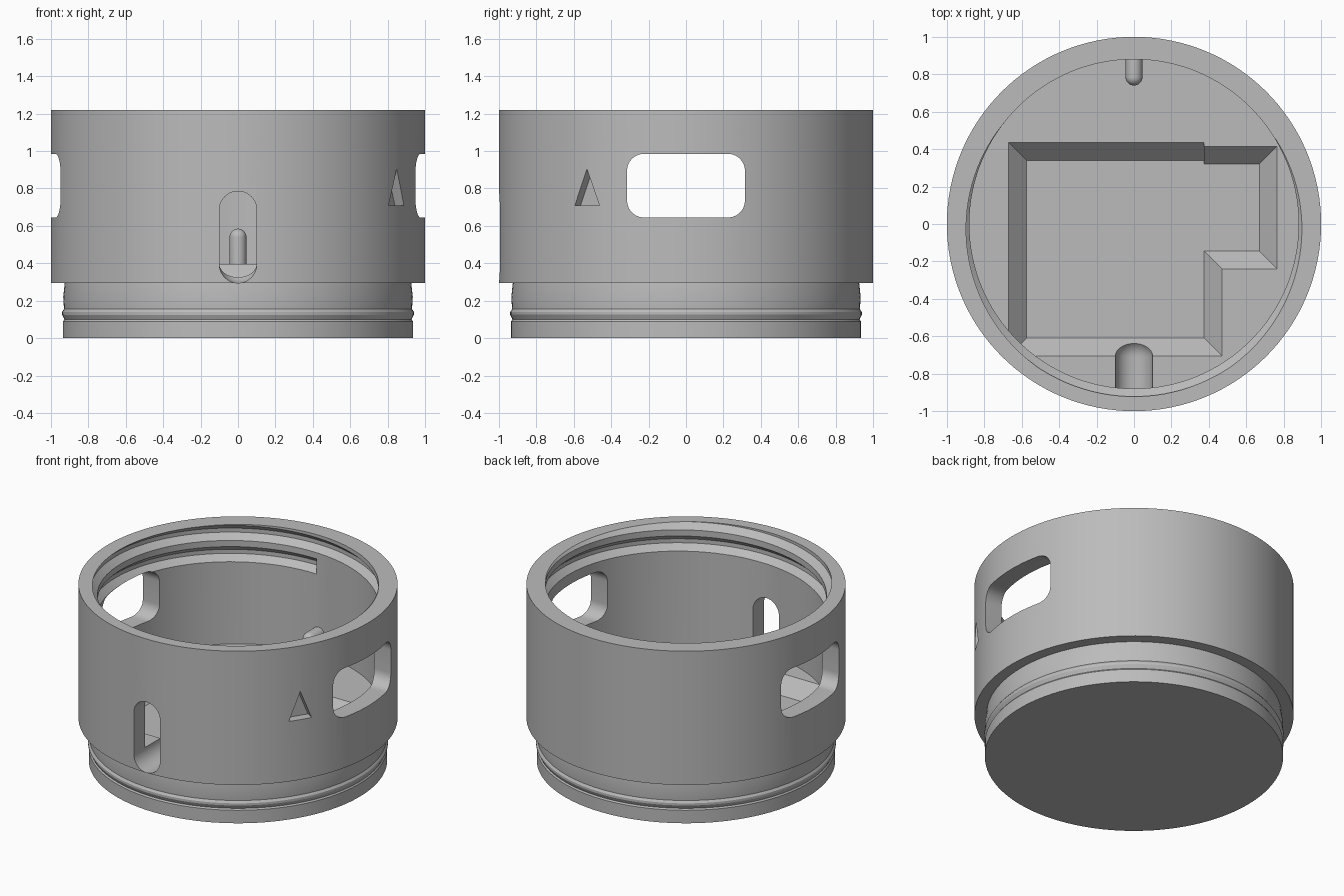
import bpy, bmesh, math
from mathutils import Matrix, Vector

if "Cube" in bpy.data.objects:
    bpy.data.objects.remove(bpy.data.objects["Cube"])

SEG = 128
FLOOR = 0.395
grey = bpy.data.materials.new("plain_grey")
grey.diffuse_color = (0.5, 0.5, 0.5, 1)
grey.use_nodes = True
grey.node_tree.nodes["Principled BSDF"].inputs["Base Color"].default_value = grey.diffuse_color


def make(name, bm):
    bmesh.ops.recalc_face_normals(bm, faces=bm.faces)
    me = bpy.data.meshes.new(name)
    bm.to_mesh(me)
    bm.free()
    me.materials.append(grey)
    ob = bpy.data.objects.new(name, me)
    bpy.context.collection.objects.link(ob)
    return ob


def loft(name, loops):
    """Skin a list of equal-length point loops and cap both ends."""
    bm = bmesh.new()
    rings = [[bm.verts.new(p) for p in lp] for lp in loops]
    n = len(rings[0])
    for a, b in zip(rings, rings[1:]):
        for i in range(n):
            j = (i + 1) % n
            bm.faces.new((a[i], a[j], b[j], b[i]))
    bm.faces.new(rings[0][::-1])
    bm.faces.new(rings[-1])
    return make(name, bm)


def lathe(name, profile):
    return loft(name, [[(r * math.cos(2 * math.pi * i / SEG),
                         r * math.sin(2 * math.pi * i / SEG), z)
                        for i in range(SEG)] for r, z in profile])


def rounded_rect(hw, hh, rad, steps=10):
    pts = []
    for q, (sx, sy) in enumerate([(1, 1), (-1, 1), (-1, -1), (1, -1)]):
        for k in range(steps + 1):
            a = math.pi / 2 * (q + k / steps)
            pts.append((sx * (hw - rad) + rad * math.cos(a),
                        sy * (hh - rad) + rad * math.sin(a)))
    return pts


def capsule(name, rad, z0, z1, y_round, y_end):
    """Upright slot shape with a domed end at y_round, running to y_end."""
    s = 1 if y_round > y_end else -1
    loops = []
    for k in range(9):
        a = math.pi / 2 * k / 8.3
        r = rad * math.cos(a)
        y = y_round - s * rad + s * rad * math.sin(a)
        half = (z1 - z0) / 2 - rad + r
        loops.append([(x, y, (z0 + z1) / 2 + z)
                      for x, z in rounded_rect(r, half, r * 0.999)])
    loops.insert(0, [(x, y_end, z) for x, _, z in loops[0]])
    return loft(name, loops)


def boolean(target, tool, op):
    mod = target.modifiers.new(op, 'BOOLEAN')
    mod.operation, mod.object, mod.solver = op, tool, 'EXACT'
    dg = bpy.context.evaluated_depsgraph_get()
    me = bpy.data.meshes.new_from_object(target.evaluated_get(dg))
    target.modifiers.clear()
    target.data = me
    bpy.data.objects.remove(tool)


# Cup body: threaded neck below, wide wall, open bore above the floor
body = lathe("cup_body", [
    (0.935, 0), (0.935, 0.09), (0.928, 0.1), (0.94, 0.125), (0.94, 0.14),
    (0.93, 0.155), (0.934, 0.22), (0.926, 0.295), (1, 0.295), (1, 1.22),
    (0.88, 1.22), (0.88, FLOOR)])

# Stepped pocket with sloping sides in the floor
top = [(-.67, -.705), (.47, -.705), (.47, -.24), (.765, -.24),
       (.765, .415), (.375, .415), (.375, .435), (-.67, .435)]
low = [(-.575, -.61), (.375, -.61), (.375, -.145), (.67, -.145),
       (.67, .32), (.375, .32), (.375, .34), (-.575, .34)]
pocket = loft("pocket_cutter", [[(x, y, FLOOR - 0.1) for x, y in low],
                                [(x, y, FLOOR + 0.0005) for x, y in top]])
boolean(body, pocket, 'DIFFERENCE')

# Front slot with a domed groove running into the floor
boolean(body, capsule("slot_cutter", 0.1, 0.295, 0.785, -0.61, -1.1), 'DIFFERENCE')

# Side windows, cut straight through both walls
window = loft("window_cutter", [[(x, y, 0.815 + z) for y, z in rounded_rect(0.315, 0.17, 0.09)]
                                for x in (-1.2, 1.2)])
boolean(body, window, 'DIFFERENCE')

# Triangular alignment mark
ang = math.radians(-32)
rad = Vector((math.cos(ang), math.sin(ang), 0))
tan = Vector((-math.sin(ang), math.cos(ang), 0))
mark = loft("mark_cutter", [[rad * d + tan * t + Vector((0, 0, z))
                             for t, z in ((-.077, .71), (.077, .71), (0, .905))]
                            for d in (0.94, 1.1)])
boolean(body, mark, 'DIFFERENCE')

# Internal helical thread groove rising out of the rim
loops = []
for k in range(221):
    deg = -269 + 3 * k
    a = math.radians(deg)
    zc = 1.22 + 0.147 * (deg - 270) / 360
    loops.append([(r * math.cos(a), r * math.sin(a), zc + dz)
                  for r, dz in ((.865, -.066), (.922, -.014), (.922, .014), (.865, .066))])
boolean(body, loft("thread_cutter", loops), 'DIFFERENCE')

# Locating peg on the back wall
boolean(body, capsule("locating_peg", 0.045, 0.34, 0.585, 0.74, 0.93), 'UNION')

bpy.context.view_layer.objects.active = body
body.select_set(True)
bpy.ops.object.shade_smooth_by_angle(angle=math.radians(25))
